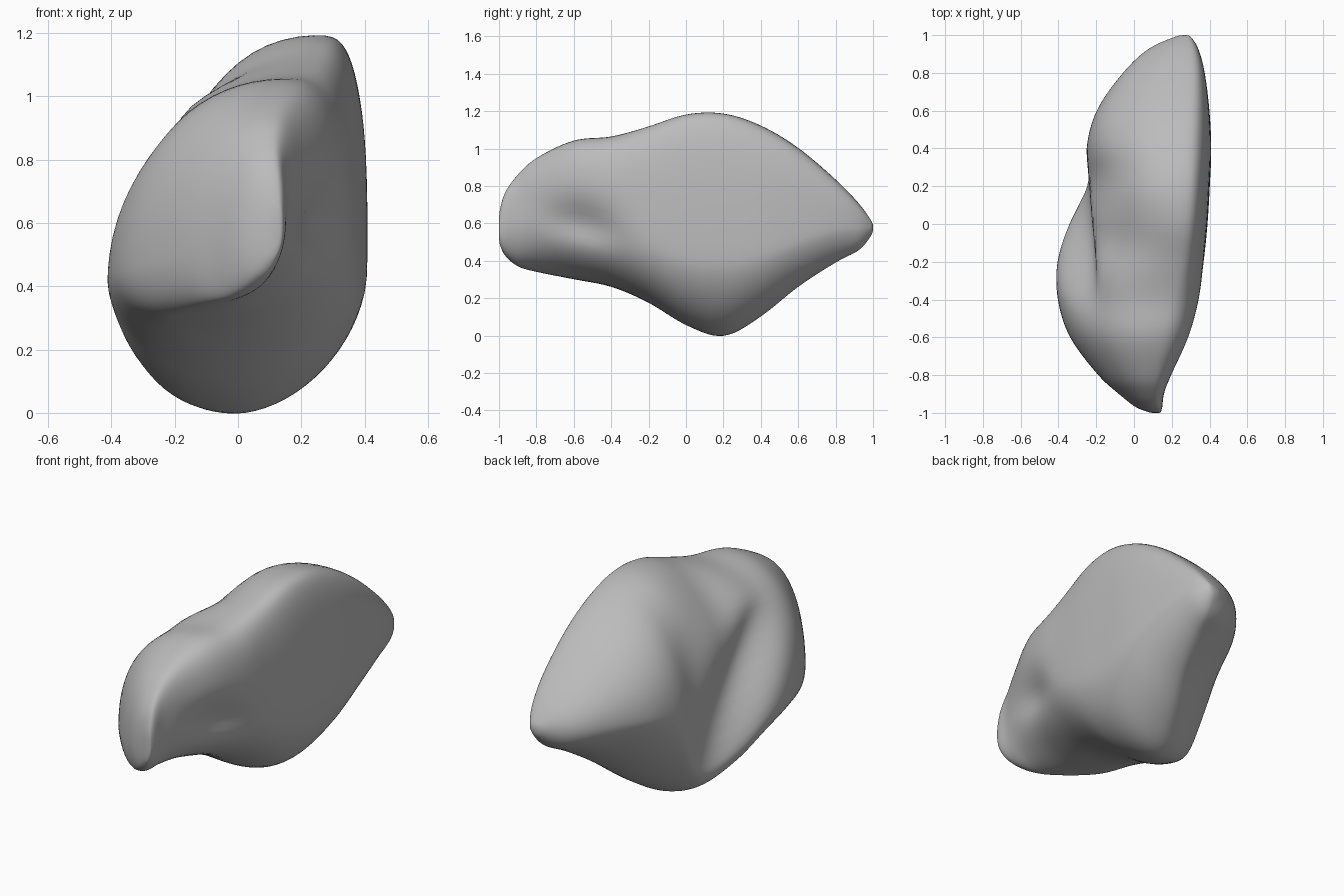
import bpy
import bmesh
from math import sin, cos, pi, exp

default_cube = bpy.data.objects.get("Cube")
if default_cube:
    bpy.data.objects.remove(default_cube, do_unlink=True)

RING_POINTS = 72
STEPS_PER_SPAN = 7

# Cross-sections from front to back:
# y, left x, left z, right x, right z, top x, top z, bottom x, bottom z
SECTIONS = [
    (-1, .09, .56, .14, .58, .12, .65, .11, .5),
    (-.97, .01, .55, .15, .6, .11, .76, .06, .43),
    (-.9, -.08, .53, .16, .65, .1, .86, -.01, .37),
    (-.8, -.19, .5, .2, .7, .1, .95, -.1, .34),
    (-.6, -.34, .47, .29, .75, .12, 1.045, -.2, .3),
    (-.4, -.405, .45, .345, .7, .17, 1.065, -.16, .26),
    (-.2, -.41, .4, .37, .54, .22, 1.12, -.08, .175),
    (0, -.355, .27, .39, .44, .24, 1.185, -.01, .055),
    (.2, -.27, .21, .402, .42, .25, 1.19, 0, -.005),
    (.4, -.255, .54, .41, .45, .25, 1.125, .07, .1),
    (.6, -.2, .6, .4, .52, .26, 1.005, .16, .26),
    (.8, -.06, .6, .375, .58, .27, .835, .22, .39),
    (.93, .08, .58, .34, .58, .27, .7, .25, .46),
    (1, .24, .575, .295, .58, .27, .6, .265, .55),
]


def spline(a, b, c, d, t):
    """Smooth blend between b and c."""
    return b + t / 2 * (c - a + t * (2*a - 5*b + 4*c - d + t * (3*(b - c) + d - a)))


def bump(value, centre, width):
    return exp(-((value - centre) / width) ** 2)


def ramp(value, start, width):
    return 1 / (1 + exp((start - value) / width))


def corner_power(y, right, upper):
    """Roundness of one quarter of the outline: below 1 is boxier, above 1 bevelled."""
    if right and upper:
        return .74 - .16 * ramp(y, -.2, .1)
    if right:
        return .95 - .1 * bump(y, -.45, .2) + .2 * ramp(y, -.05, .06)
    if upper:
        return .97 + .17 * bump(y, -.1, .15) - .1 * bump(y, .2, .12)
    return .95 + .4 * bump(y, .58, .25)


def section_point(section, angle):
    """Rounded outline through the four extreme points of a section."""
    y, left_x, left_z, right_x, right_z, top_x, top_z, low_x, low_z = section
    c, s = cos(angle), sin(angle)
    side_x, side_z = (right_x, right_z) if c > 0 else (left_x, left_z)
    end_x, end_z = (top_x, top_z) if s > 0 else (low_x, low_z)
    power = corner_power(y, c > 0, s > 0)
    x = end_x + (side_x - end_x) * abs(c) ** power
    z = side_z + (end_z - side_z) * abs(s) ** power
    if c < 0:
        # Steep wall and slanting groove behind the front lobe
        groove_y = .4 - .85 * z
        wall_x = -.225 - .07 * y
        x += max(0, wall_x - x) * ramp(y, groove_y - .07, .045)
        x += .03 * -c * bump(y, groove_y, .12) * bump(z, .65, .35)
    else:
        # Hollow in the side of the front lobe
        x -= .075 * c * bump(y, -.55, .18) * bump(z, .6 - .2 * (y + .55), .09)
    return x, y, z


# Interpolate the sections
sections = []
last = len(SECTIONS) - 1
for i in range(last):
    rows = [SECTIONS[min(max(i + k, 0), last)] for k in (-1, 0, 1, 2)]
    for step in range(STEPS_PER_SPAN):
        t = step / STEPS_PER_SPAN
        sections.append([spline(*values, t) for values in zip(*rows)])
sections.append(SECTIONS[-1])

# Skin the boulder
bm = bmesh.new()
rings = []
for section in sections:
    rings.append([bm.verts.new(section_point(section, 2 * pi * k / RING_POINTS))
                  for k in range(RING_POINTS)])
for near, far in zip(rings, rings[1:]):
    for k in range(RING_POINTS):
        n = (k + 1) % RING_POINTS
        bm.faces.new((near[k], near[n], far[n], far[k]))

# Close the two tips with slightly domed fans
for ring, offset in ((rings[0], -.006), (rings[-1], .006)):
    centre = sum((v.co for v in ring[1:]), ring[0].co.copy()) / RING_POINTS
    centre.y += offset
    tip = bm.verts.new(centre)
    for k in range(RING_POINTS):
        bm.faces.new((ring[k], ring[(k + 1) % RING_POINTS], tip))

# Even out the skin
for _ in range(4):
    bmesh.ops.smooth_vert(bm, verts=bm.verts, factor=.5,
                          use_axis_x=True, use_axis_y=True, use_axis_z=True)
bmesh.ops.recalc_face_normals(bm, faces=bm.faces)
mesh = bpy.data.meshes.new("boulder")
bm.to_mesh(mesh)
bm.free()
boulder = bpy.data.objects.new("boulder", mesh)
bpy.context.collection.objects.link(boulder)

# Stone colour
stone = bpy.data.materials.new("stone grey")
stone.use_nodes = True
grey = (.5, .5, .5, 1)
stone.diffuse_color = grey
stone.node_tree.nodes["Principled BSDF"].inputs["Base Color"].default_value = grey
mesh.materials.append(stone)

# Smooth shading
bpy.ops.object.select_all(action="DESELECT")
boulder.select_set(True)
bpy.context.view_layer.objects.active = boulder
bpy.ops.object.shade_smooth_by_angle(angle=pi / 3)
